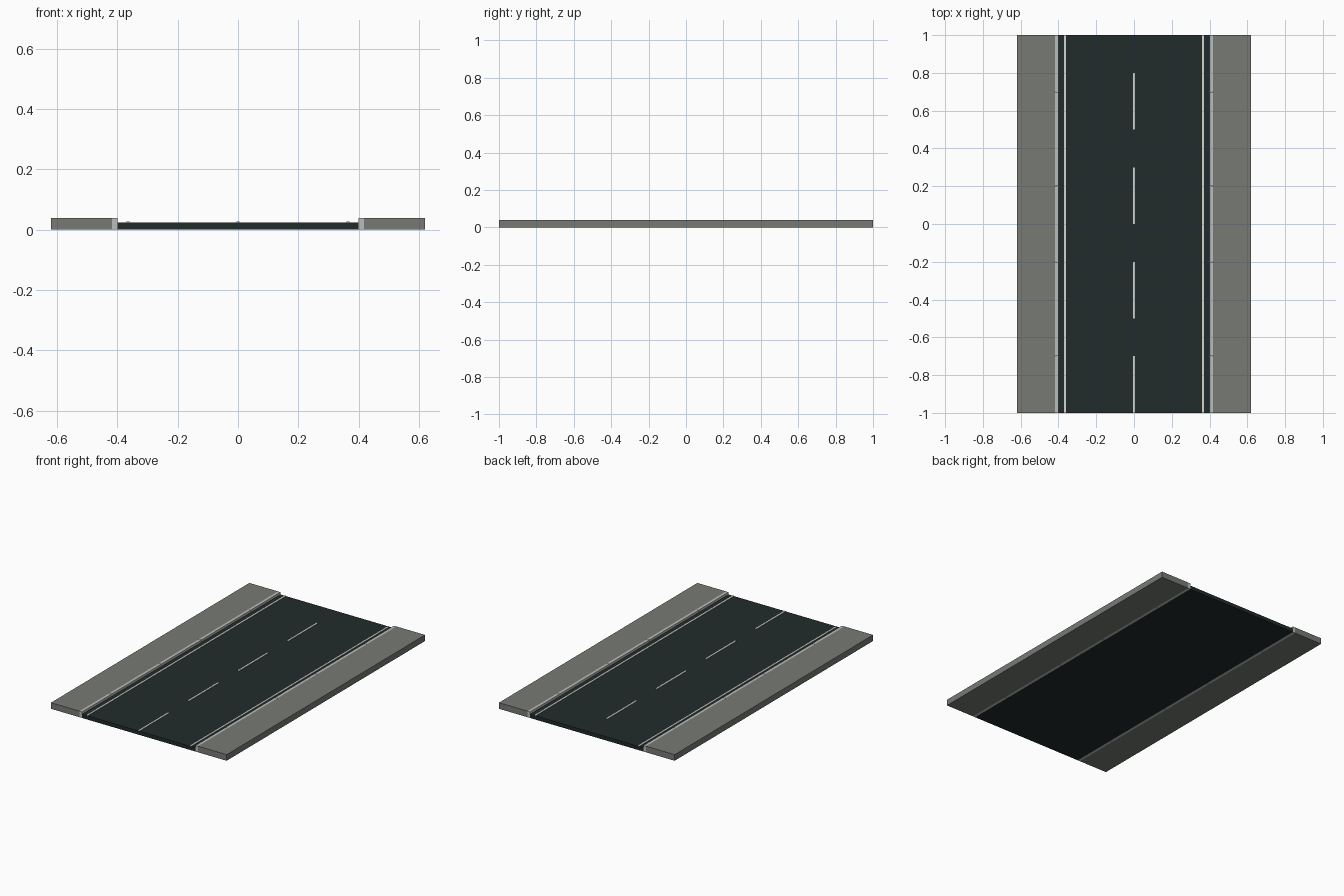
import bpy, bmesh

if "Cube" in bpy.data.objects:
    bpy.data.objects.remove(bpy.data.objects["Cube"])


def material(name, rgb):
    m = bpy.data.materials.new(name)
    m.diffuse_color = (*rgb, 1)
    m.use_nodes = True
    m.node_tree.nodes["Principled BSDF"].inputs["Base Color"].default_value = m.diffuse_color
    return m


ASPHALT = material("dark asphalt", (0.015, 0.024, 0.024))
PAVING = material("grey paving", (0.18, 0.195, 0.175))
KERB = material("light kerb stone", (0.50, 0.51, 0.49))
PAINT = material("white road paint", (0.65, 0.67, 0.65))


def box(name, x, y, z, mat):
    """Box from (min, max) ranges along each axis."""
    bm = bmesh.new()
    bmesh.ops.create_cube(bm, size=1)
    for v in bm.verts:
        v.co = [r[0] if c < 0 else r[1] for c, r in zip(v.co, (x, y, z))]
    me = bpy.data.meshes.new(name)
    bm.to_mesh(me)
    bm.free()
    me.materials.append(mat)
    ob = bpy.data.objects.new(name, me)
    bpy.context.collection.objects.link(ob)
    return ob


def mirrored(ob):
    ob.modifiers.new("Mirror", 'MIRROR').use_axis[0] = True


ROAD_Z, WALK_Z, PAINT_Z = 0.024, 0.039, 0.0265
full = (-1, 1)

# Road surface
box("road", (-0.4, 0.4), full, (0, ROAD_Z), ASPHALT)

# Pavements on both sides
mirrored(box("pavement", (0.418, 0.62), full, (0, WALK_Z), PAVING))

# Kerb stones with narrow joints
joints = [-1, -0.7, -0.2, 0.2, 0.7, 1]
for a, b in zip(joints, joints[1:]):
    lo = a if a == -1 else a + 0.001
    hi = b if b == 1 else b - 0.001
    mirrored(box("kerb_stone", (0.4, 0.418), (lo, hi), (0, WALK_Z), KERB))

# Edge lines
mirrored(box("edge_line", (0.36, 0.37), full, (ROAD_Z - 0.002, PAINT_Z), PAINT))

# Centre dashes
for i in range(4):
    y = -1 + 0.5 * i
    box("centre_dash", (-0.005, 0.005), (y, y + 0.3), (ROAD_Z - 0.002, PAINT_Z), PAINT)
